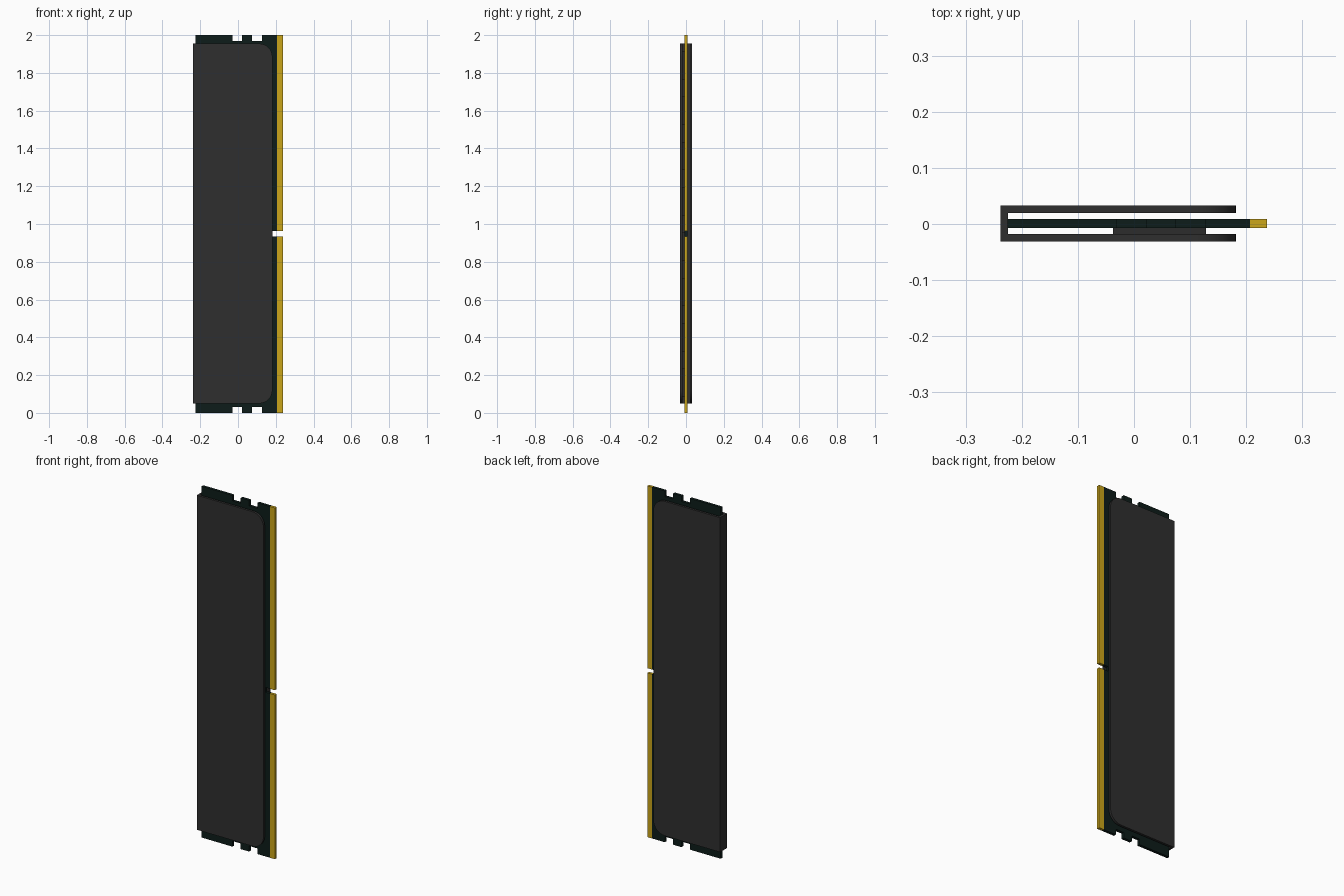
import bpy, bmesh, math

if "Cube" in bpy.data.objects:
    bpy.data.objects.remove(bpy.data.objects["Cube"])


def material(name, rgb):
    m = bpy.data.materials.new(name)
    m.diffuse_color = (*rgb, 1)
    m.use_nodes = True
    m.node_tree.nodes["Principled BSDF"].inputs["Base Color"].default_value = m.diffuse_color
    return m


BLACK = material("dark_metal", (0.028, 0.028, 0.028))
GREEN = material("board_green", (0.004, 0.012, 0.010))
GOLD = material("gold", (0.60, 0.38, 0.01))
CHIP = material("chip_black", (0.025, 0.025, 0.025))


def prism(name, outline, y0, y1, mat=None):
    """Extrude an (x, z) outline from y0 to y1."""
    bm = bmesh.new()
    face = bm.faces.new([bm.verts.new((x, y0, z)) for x, z in outline])
    ext = bmesh.ops.extrude_face_region(bm, geom=[face])["geom"]
    bmesh.ops.translate(bm, vec=(0, y1 - y0, 0),
                        verts=[v for v in ext if isinstance(v, bmesh.types.BMVert)])
    bmesh.ops.recalc_face_normals(bm, faces=bm.faces)
    me = bpy.data.meshes.new(name)
    bm.to_mesh(me)
    bm.free()
    ob = bpy.data.objects.new(name, me)
    bpy.context.collection.objects.link(ob)
    if mat:
        me.materials.append(mat)
    return ob


def box(name, x0, x1, y0, y1, z0, z1, mat=None):
    return prism(name, [(x0, z0), (x1, z0), (x1, z1), (x0, z1)], y0, y1, mat)


# Circuit board with latch notches on both ends and a key slot
KEY0, KEY1 = 0.935, 0.962
B0, B1, BX = -0.007, 0.009, 0.207
end = [(-0.225, 0), (-0.03, 0), (-0.03, 0.032), (0.022, 0.032), (0.022, 0),
       (0.075, 0), (0.075, 0.032), (0.127, 0.032), (0.127, 0), (BX, 0)]
key = [(BX, KEY0), (0.178, KEY0), (0.178, KEY1), (BX, KEY1)]
prism("circuit_board", end + key + [(x, 2 - z) for x, z in reversed(end)], B0, B1, GREEN)

# Gold contact strips either side of the key
box("lower_contacts", BX, 0.237, B0, B1, 0, KEY0, GOLD)
box("upper_contacts", BX, 0.237, B0, B1, KEY1, 2, GOLD)

# Memory chips between board and front cover
for i in range(8):
    zc = 0.16 + i * 0.24
    box(f"memory_chip_{i + 1}", -0.037, 0.128, -0.020, B0, zc - 0.075, zc + 0.075, CHIP)

# U-shaped heat spreader: rounded block with a slot cut through it
X0, X1, Z0, Z1, R = -0.238, 0.182, 0.05, 1.955, 0.07
arc = [(X1 - R + R * math.sin(a), Z0 + R - R * math.cos(a))
       for a in (math.pi / 2 * k / 8 for k in range(9))]
outline = [(X0, Z0)] + arc + [(x, Z0 + Z1 - z) for x, z in reversed(arc)] + [(X0, Z1)]
spreader = prism("heat_spreader", outline, -0.031, 0.033, BLACK)
cutter = box("slot_cutter", -0.225, 0.4, -0.018, 0.020, -0.1, 2.1, BLACK)
cutter.hide_render = True
mod = spreader.modifiers.new("slot", "BOOLEAN")
mod.object = cutter
mod.operation = "DIFFERENCE"
mod.solver = "EXACT"
bpy.context.view_layer.objects.active = spreader
spreader.select_set(True)
bpy.ops.object.modifier_apply(modifier="slot")
bpy.data.objects.remove(cutter)
bpy.ops.object.shade_smooth_by_angle(angle=math.radians(30))
